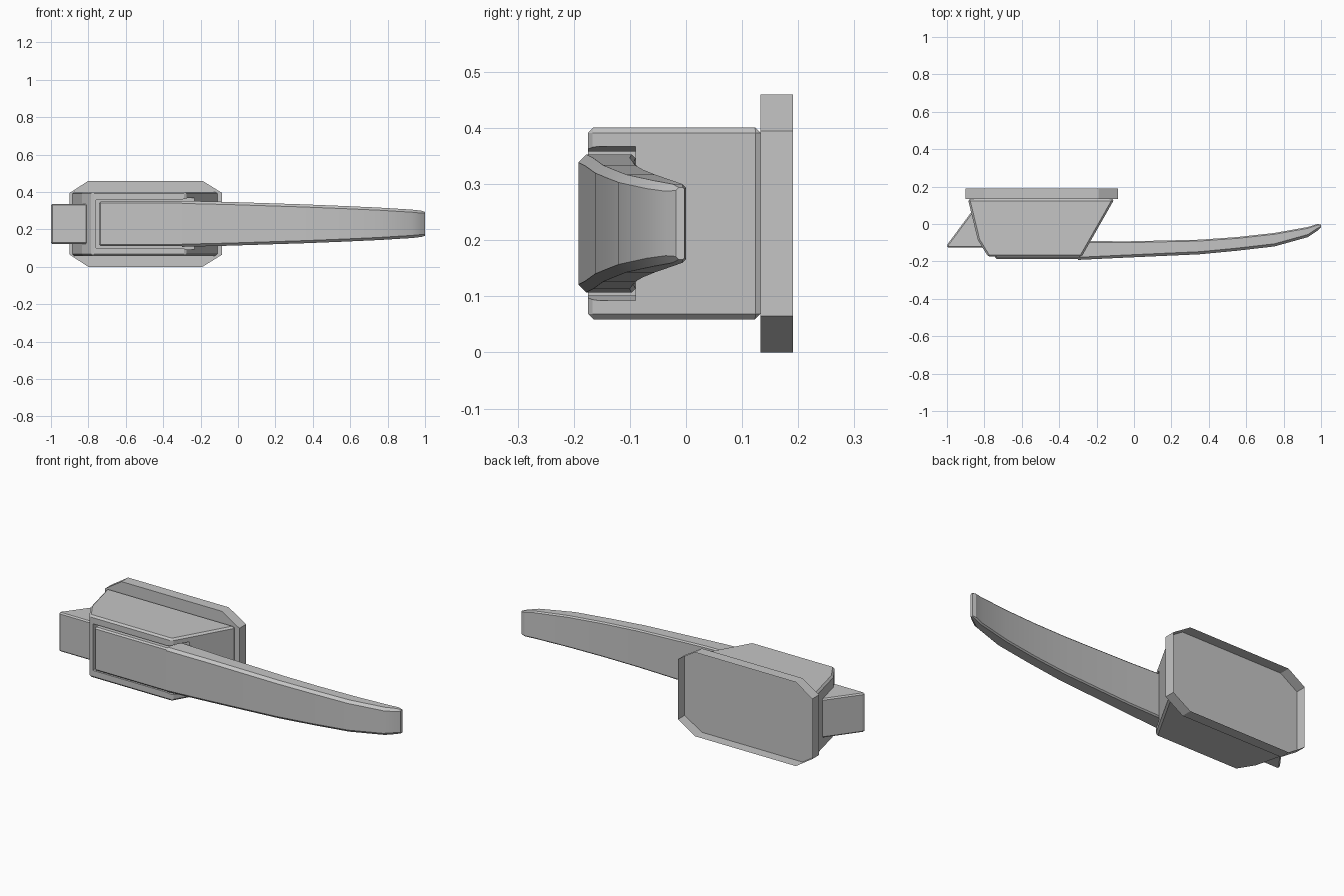
import bpy
import bmesh

if "Cube" in bpy.data.objects:
    bpy.data.objects.remove(bpy.data.objects["Cube"])

grey = bpy.data.materials.new("grey metal")
grey.use_nodes = True
colour = (0.56, 0.56, 0.56, 1)
grey.diffuse_color = colour
grey.node_tree.nodes["Principled BSDF"].inputs["Base Color"].default_value = colour

MID = 0.23  # height of the centre line


def finish(name, bm, bevel=0.0):
    mesh = bpy.data.meshes.new(name)
    bm.to_mesh(mesh)
    bm.free()
    mesh.materials.append(grey)
    obj = bpy.data.objects.new(name, mesh)
    bpy.context.collection.objects.link(obj)
    if bevel:
        mod = obj.modifiers.new("Bevel", "BEVEL")
        mod.width = bevel
        mod.segments = 1
        mod.limit_method = "ANGLE"
        mod.angle_limit = 0.6
    return obj


def prism(name, points, sweep, bevel=0.0, open_end=False):
    """Extrude a closed outline of 3D points along sweep."""
    bm = bmesh.new()
    face = bm.faces.new([bm.verts.new(p) for p in points])
    out = bmesh.ops.extrude_face_region(bm, geom=[face])["geom"]
    verts = [v for v in out if isinstance(v, bmesh.types.BMVert)]
    bmesh.ops.translate(bm, verts=verts, vec=sweep)
    bmesh.ops.recalc_face_normals(bm, faces=bm.faces)
    if open_end:
        caps = [f for f in out if isinstance(f, bmesh.types.BMFace)]
        bmesh.ops.delete(bm, geom=caps, context="FACES")
    return finish(name, bm, bevel)


def plan_prism(name, outline, half, bevel=0.0):
    return prism(name, [(x, y, MID - half) for x, y in outline], (0, 0, 2 * half), bevel)


# Mounting plate: clipped corners, a thin shell open at the back
plate = [(-0.9, 0.065), (-0.8, 0), (-0.19, 0), (-0.085, 0.065),
         (-0.085, 0.395), (-0.19, 0.46), (-0.8, 0.46), (-0.9, 0.395)]
prism("mounting_plate", [(x, 0.133, z) for x, z in plate], (0, 0.058, 0), open_end=True)

# Tapered housing
body = [(-0.888, 0.133), (-0.105, 0.133), (-0.28, -0.175), (-0.78, -0.175), (-0.835, -0.085)]
housing = plan_prism("housing", body, 0.171, 0.01)

# Front recess, close around the handle root and flared towards the grip
upper = [(-0.758, 0.128), (-0.31, 0.128), (-0.27, 0.137), (0.1, 0.137)]
pocket = [(x, -0.3, MID + h) for x, h in upper] + [(x, -0.3, MID - h) for x, h in reversed(upper)]
cutter = prism("recess_cutter", pocket, (0, 0.21, 0))
cutter.hide_render = True
cut = housing.modifiers.new("Recess", "BOOLEAN")
cut.operation = "DIFFERENCE"
cut.solver = "EXACT"
cut.object = cutter
bpy.context.view_layer.objects.active = housing
for name in [m.name for m in housing.modifiers]:
    bpy.ops.object.modifier_apply(modifier=name)
bpy.data.objects.remove(cutter)

# Wedge-shaped latch bolt
bolt = [(-1.0, -0.126), (-0.805, -0.126), (-0.805, 0.07), (-0.865, 0.07), (-1.0, -0.112)]
plan_prism("latch_bolt", bolt, 0.107, 0.008)

# Handle root seated in the recess
root = [(-0.742, -0.188), (-0.29, -0.188), (-0.29, -0.088), (-0.742, -0.088)]
plan_prism("handle_root", root, 0.119, 0.008)

# Curved, tapering grip: x, front y, back y, half height
stations = [(-0.3, -0.192, -0.09, 0.123), (-0.05, -0.18, -0.093, 0.117),
            (0.35, -0.162, -0.084, 0.104), (0.55, -0.143, -0.07, 0.096),
            (0.75, -0.12, -0.048, 0.087), (0.93, -0.07, -0.016, 0.076),
            (0.98, -0.036, 0.0, 0.07), (1.0, -0.018, -0.003, 0.064)]
bm = bmesh.new()
rings = []
for x, front, back, half in stations:
    c = min(0.014, (back - front) * 0.35)  # clipped front and back edges
    section = [(front, half - c), (front + c, half), (back - c / 2, half), (back, half - c / 2)]
    loop = section + [(y, -z) for y, z in reversed(section)]
    rings.append([bm.verts.new((x, y, MID + z)) for y, z in loop])
for a, b in zip(rings, rings[1:]):
    for i in range(len(a)):
        j = (i + 1) % len(a)
        bm.faces.new((a[i], a[j], b[j], b[i]))
bm.faces.new(rings[0])
bm.faces.new(rings[-1])
bmesh.ops.recalc_face_normals(bm, faces=bm.faces)
grip = finish("handle_grip", bm)

# Smooth the long curve, keep the edges crisp
bpy.ops.object.select_all(action="DESELECT")
grip.select_set(True)
bpy.context.view_layer.objects.active = grip
bpy.ops.object.shade_smooth_by_angle(angle=0.4)
